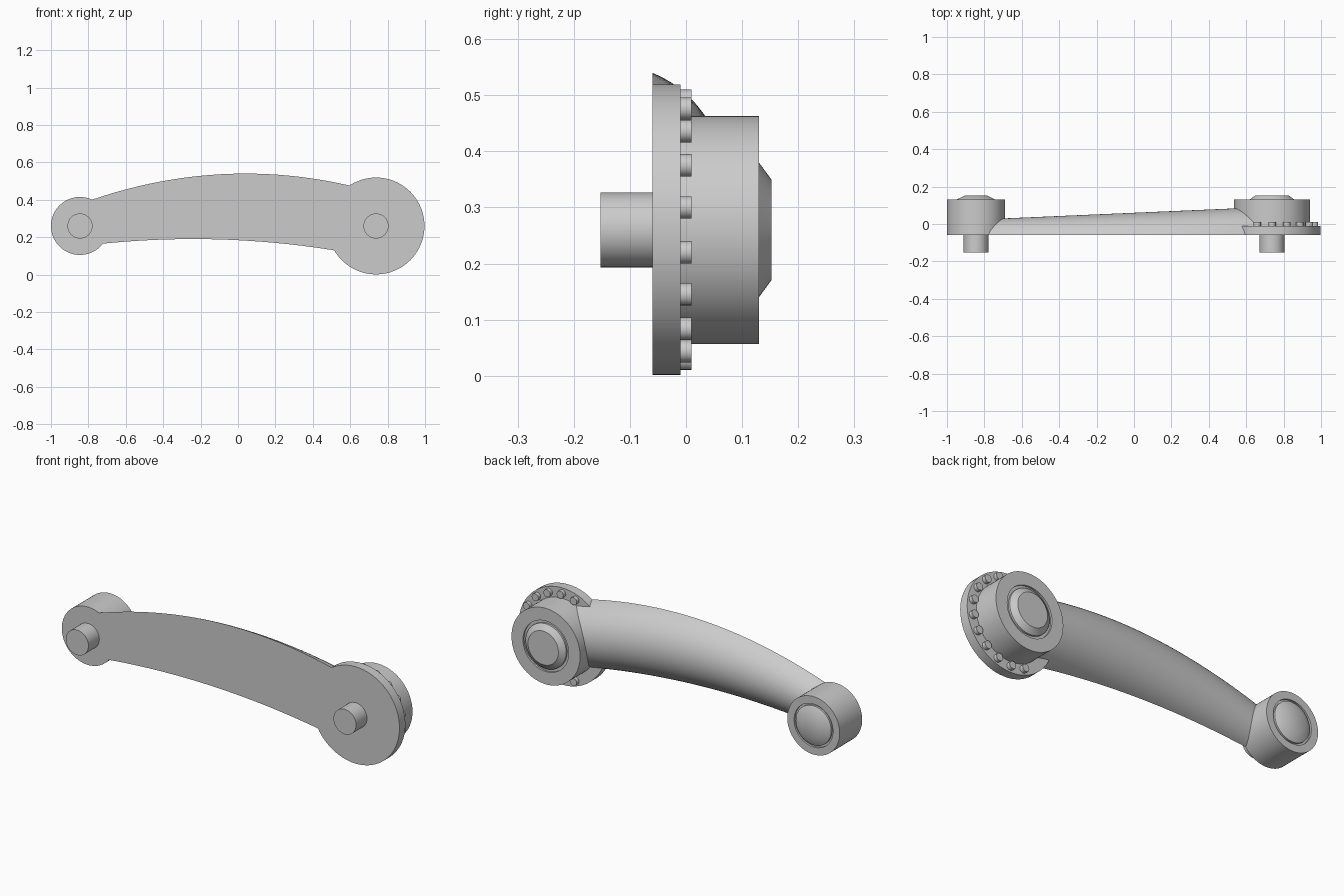
import bpy
import bmesh
from math import sin, cos, pi, radians, atan2, hypot

cube = bpy.data.objects.get("Cube")
if cube:
    bpy.data.objects.remove(cube, do_unlink=True)

grey = bpy.data.materials.new("plain grey")
grey.use_nodes = True
grey.diffuse_color = (0.6, 0.6, 0.6, 1)
grey.node_tree.nodes["Principled BSDF"].inputs["Base Color"].default_value = (0.6, 0.6, 0.6, 1)

AXIS_Z = 0.26
FRONT = -0.06
BIG_X, SMALL_X = 0.738, -0.845


def finish(bm, name):
    """Turn a bmesh into a smooth-by-angle object."""
    bmesh.ops.recalc_face_normals(bm, faces=bm.faces[:])
    mesh = bpy.data.meshes.new(name)
    bm.to_mesh(mesh)
    bm.free()
    mesh.materials.append(grey)
    obj = bpy.data.objects.new(name, mesh)
    bpy.context.collection.objects.link(obj)
    bpy.ops.object.select_all(action="DESELECT")
    obj.select_set(True)
    bpy.context.view_layer.objects.active = obj
    bpy.ops.object.shade_smooth_by_angle(angle=radians(30))
    return obj


def loft(bm, rings):
    """Bridge closed rings of points and cap both ends."""
    rows = [[bm.verts.new(p) for p in ring] for ring in rings]
    n = len(rows[0])
    for a, b in zip(rows, rows[1:]):
        for i in range(n):
            j = (i + 1) % n
            bm.faces.new((a[i], a[j], b[j], b[i]))
    bm.faces.new(rows[0])
    bm.faces.new(rows[-1])


def turned(name, x, profile, z=AXIS_Z, sides=64):
    """Turn a (radius, y) profile about an axis running front to back."""
    bm = bmesh.new()
    loft(bm, [[(x + r * cos(2 * pi * i / sides), y, z + r * sin(2 * pi * i / sides))
               for i in range(sides)] for r, y in profile])
    return finish(bm, name)


# Arched arm: flat front, circular-arc back, tapering towards the small end
bm = bmesh.new()
rings = []
STEPS, ARC = 48, 24
for s in range(STEPS + 1):
    x = SMALL_X + (BIG_X - SMALL_X) * s / STEPS
    top = 0.54 - 0.207 * (x - 0.04) ** 2
    low = 0.19 - 0.106 * (x + 0.24) ** 2
    mid, half = (top + low) / 2, (top - low) / 2
    crown = 0.06 + 0.0434 * x
    rise = crown - FRONT
    radius = (half ** 2 + rise ** 2) / (2 * rise)
    centre = crown - radius
    spread = atan2(half, FRONT - centre)
    angles = [spread * (2 * k / ARC - 1) for k in range(ARC + 1)]
    rings.append([(x, centre + radius * cos(a), mid + radius * sin(a)) for a in angles])
loft(bm, rings)
finish(bm, "arm")

# Small end hub with a recessed ring and low domed cap
turned("small_hub", SMALL_X, [(0.155, FRONT), (0.155, 0.13), (0.115, 0.13),
                              (0.115, 0.12), (0.105, 0.12), (0.105, 0.13), (0.06, 0.152)])

# Large end hub with a recessed ring and bevelled cap
turned("large_hub", BIG_X, [(0.203, -0.03), (0.203, 0.13), (0.135, 0.13),
                            (0.135, 0.12), (0.12, 0.12), (0.12, 0.13), (0.09, 0.152)])

# Flange plate behind the large hub
turned("flange", BIG_X, [(0.259, FRONT), (0.259, -0.01)])

# Pins on the front
for name, x in (("small_pin", SMALL_X), ("large_pin", BIG_X)):
    turned(name, x, [(0.067, -0.152), (0.067, -0.05)], sides=40)

# Bolts around the exposed part of the flange
for k in range(12):
    a = radians(-110 + 20 * k)
    turned(f"bolt_{k + 1}", BIG_X + 0.23 * cos(a), [(0.02, -0.02), (0.02, 0.01)],
           z=AXIS_Z + 0.23 * sin(a), sides=16)
